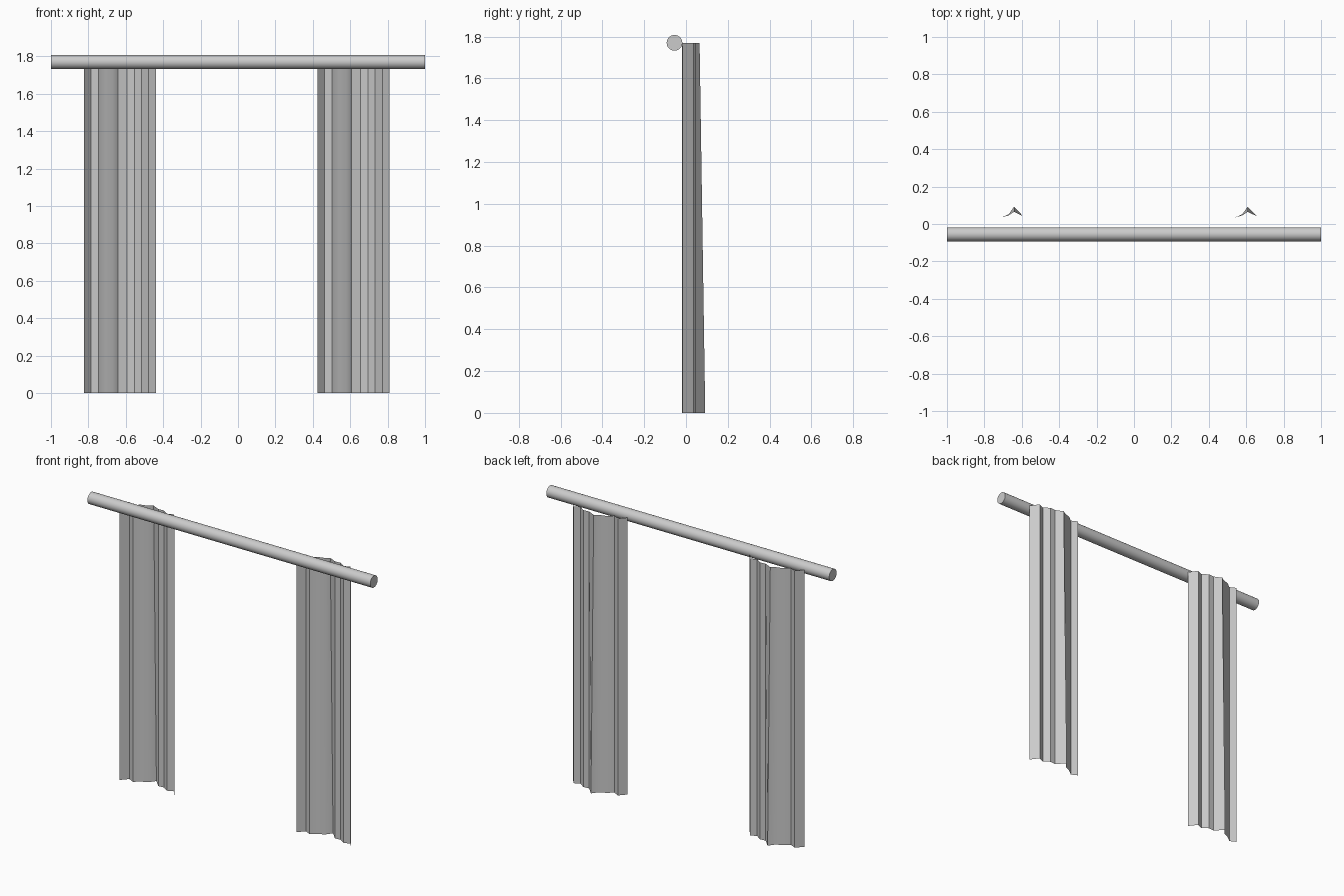
import bpy
import bmesh
from math import radians

cube = bpy.data.objects.get("Cube")
if cube:
    bpy.data.objects.remove(cube, do_unlink=True)

# One plain grey for everything
GREY = (0.6, 0.6, 0.6, 1)
grey = bpy.data.materials.new("plain grey")
grey.use_nodes = True
grey.diffuse_color = GREY
grey.node_tree.nodes["Principled BSDF"].inputs["Base Color"].default_value = GREY

TOP = 1.77
WIDTH = 0.385
# Depth of each evenly spaced fold, at the hem and at the top
HEM = [-0.018, 0.025, 0.005, 0.035, 0.052, 0.092, 0.042, 0.045, 0.018, 0.035, -0.016]
HEAD = HEM[:4] + [0.046, 0.065] + HEM[6:]


def finish(obj):
    obj.data.materials.append(grey)
    bpy.ops.object.select_all(action="DESELECT")
    obj.select_set(True)
    bpy.context.view_layer.objects.active = obj
    bpy.ops.object.shade_smooth_by_angle(angle=radians(30))


def curtain(name, left_edge):
    """A thin pleated sheet hanging from the rod."""
    bm = bmesh.new()
    step = WIDTH / (len(HEM) - 1)
    columns = []
    for i, (low, high) in enumerate(zip(HEM, HEAD)):
        x = left_edge + i * step - (0.01 if i == 5 else 0)
        columns.append((bm.verts.new((x, low, 0)), bm.verts.new((x, high, TOP))))
    for (a, b), (c, d) in zip(columns, columns[1:]):
        bm.faces.new((a, c, d, b))
    mesh = bpy.data.meshes.new(name)
    bm.to_mesh(mesh)
    bm.free()
    obj = bpy.data.objects.new(name, mesh)
    bpy.context.collection.objects.link(obj)
    finish(obj)


# Curtain rod
bpy.ops.mesh.primitive_cylinder_add(vertices=32, radius=0.0375, depth=2,
                                    location=(0, -0.055, TOP),
                                    rotation=(0, radians(90), 0))
rod = bpy.context.object
rod.name = "curtain_rod"
finish(rod)

# Pair of curtains
curtain("right_curtain", -0.824)
curtain("left_curtain", 0.425)
